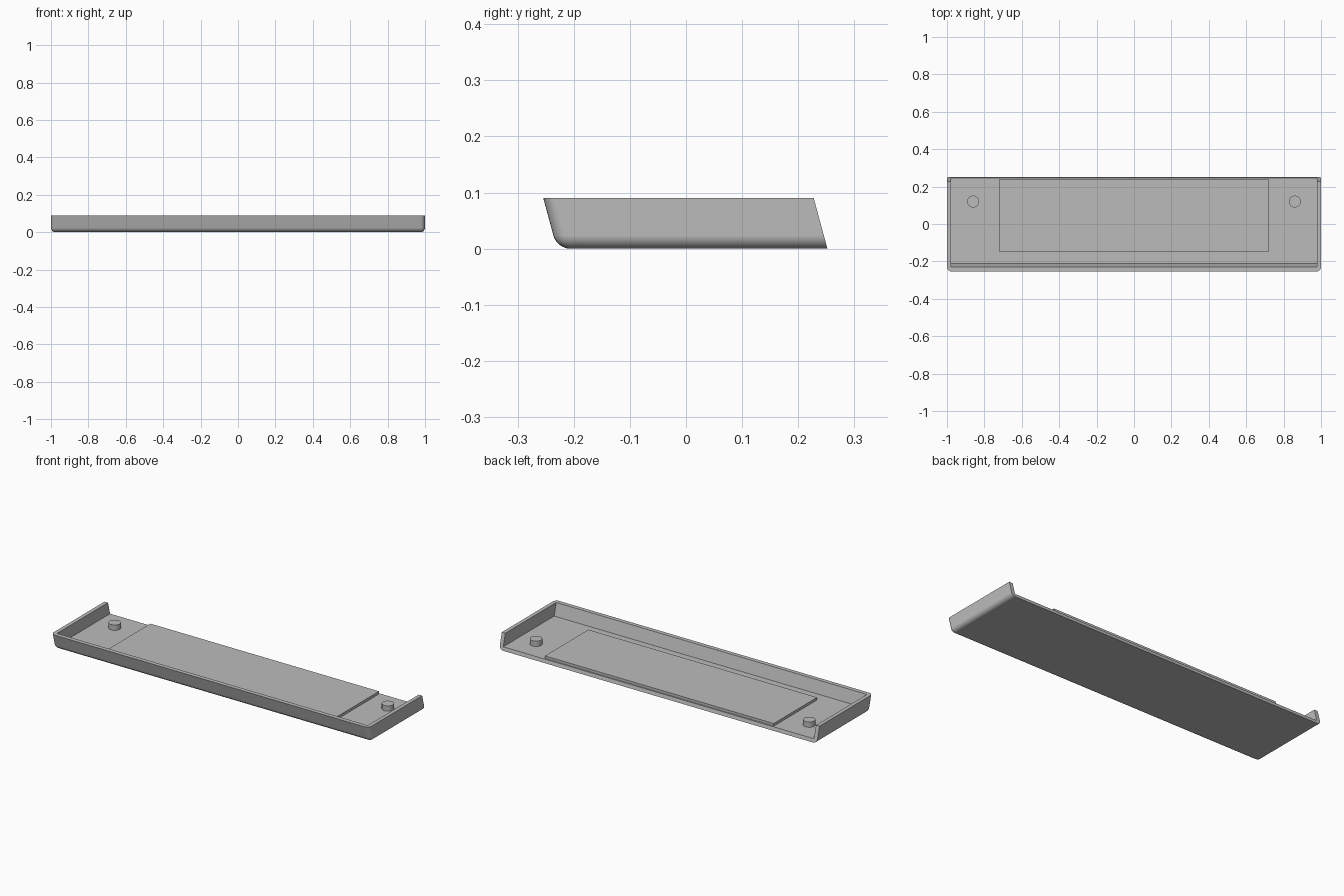
import bpy
import bmesh

cube = bpy.data.objects.get("Cube")
if cube:
    bpy.data.objects.remove(cube, do_unlink=True)

HEIGHT, FLOOR = 0.09, 0.02
LEAN = -0.27  # forward lean of front wall and open back, y per z

grey = bpy.data.materials.new("plain grey")
grey.use_nodes = True
colour = (0.5, 0.5, 0.5, 1)
grey.diffuse_color = colour
grey.node_tree.nodes["Principled BSDF"].inputs["Base Color"].default_value = colour


def finish(bm, name):
    bmesh.ops.recalc_face_normals(bm, faces=bm.faces)
    mesh = bpy.data.meshes.new(name)
    bm.to_mesh(mesh)
    bm.free()
    mesh.materials.append(grey)
    obj = bpy.data.objects.new(name, mesh)
    bpy.context.collection.objects.link(obj)
    return obj


def activate(obj):
    bpy.ops.object.select_all(action='DESELECT')
    obj.select_set(True)
    bpy.context.view_layer.objects.active = obj


def box(half_x, y0, y1, z0, z1, lean=0.0):
    """Box between the given limits; lean shears y by height above the ground."""
    bm = bmesh.new()
    bmesh.ops.create_cube(bm, size=1)
    for v in bm.verts:
        z = z1 if v.co.z > 0 else z0
        y = y1 if v.co.y > 0 else y0
        v.co = (half_x if v.co.x > 0 else -half_x, y + lean * z, z)
    return bm


# Outer tray body: round the bottom and front corners, leave rim and back sharp
bm = box(1.0, -0.23, 0.252, 0, HEIGHT, LEAN)
rounded = []
for e in bm.edges:
    a, b = (v.co for v in e.verts)
    on_back = a.y > 0 and b.y > 0
    on_rim = a.z > FLOOR and b.z > FLOOR
    if not on_back and not on_rim:
        rounded.append(e)
bmesh.ops.bevel(bm, geom=rounded, offset=0.024, offset_type='OFFSET',
                segments=6, profile=0.5, affect='EDGES')
tray = finish(bm, "tray")

# Hollow, open at the top and at the back
cutter = finish(box(0.978, -0.206, 0.5, FLOOR, 0.2, LEAN), "hollow_cutter")
cutter.hide_render = True
cut = tray.modifiers.new("hollow", 'BOOLEAN')
cut.operation = 'DIFFERENCE'
cut.solver = 'EXACT'
cut.object = cutter
activate(tray)
bpy.ops.object.modifier_apply(modifier=cut.name)
bpy.data.objects.remove(cutter, do_unlink=True)
bpy.ops.object.shade_smooth_by_angle(angle=0.5)
weighted = tray.modifiers.new("flat panels", 'WEIGHTED_NORMAL')
weighted.keep_sharp = True

# Raised pad on the floor
finish(box(0.72, -0.15, 0.24, FLOOR - 0.005, FLOOR + 0.015), "raised_pad")

# Locating pegs either side of the pad
for side, x in (("right", -0.86), ("left", 0.86)):
    bm = bmesh.new()
    bmesh.ops.create_cone(bm, cap_ends=True, segments=32, radius1=0.032,
                          radius2=0.032, depth=0.035)
    bmesh.ops.translate(bm, verts=bm.verts, vec=(x, 0.12, FLOOR + 0.0125))
    peg = finish(bm, side + "_peg")
    activate(peg)
    bpy.ops.object.shade_smooth_by_angle(angle=0.5)
